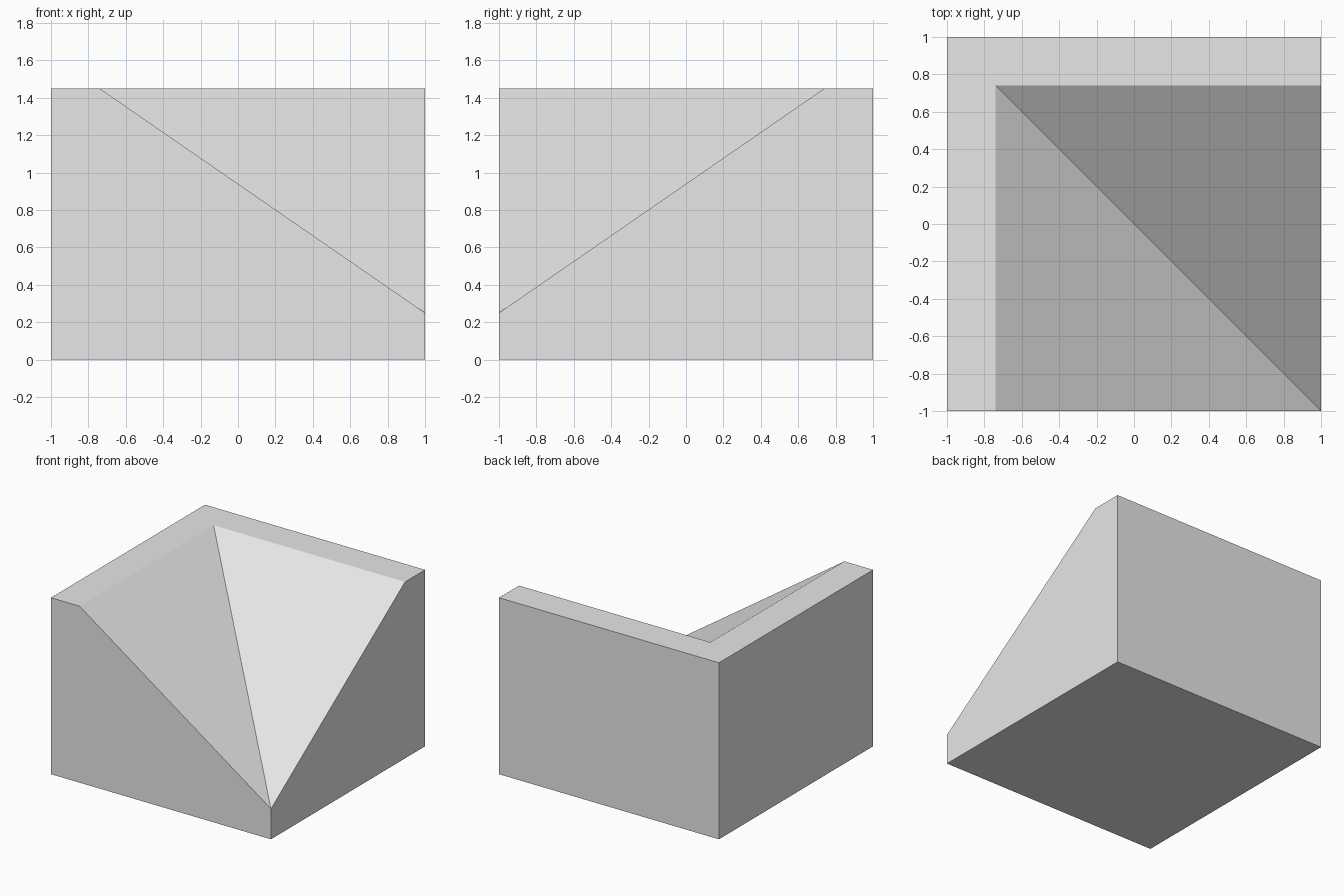
import bpy
import bmesh

cube = bpy.data.objects.get("Cube")
if cube:
    bpy.data.objects.remove(cube, do_unlink=True)

HEIGHT = 1.45   # top of the two walls
LIP = 0.25      # height of the low outer corner
INNER = 0.74    # distance from centre to the inner wall edge

# Single stone-grey material
grey = bpy.data.materials.new("light_grey")
grey.use_nodes = True
colour = (0.8, 0.8, 0.8, 1)
grey.diffuse_color = colour
grey.node_tree.nodes["Principled BSDF"].inputs["Base Color"].default_value = colour

bm = bmesh.new()

# Base corners
b_fl, b_fr, b_br, b_bl = [bm.verts.new((x, y, 0)) for x, y in
                          ((-1, -1), (1, -1), (1, 1), (-1, 1))]
# L-shaped rim corners
t_front, t_front_in, t_in, t_side_in, t_side, t_back = [
    bm.verts.new((x, y, HEIGHT)) for x, y in
    ((-1, -1), (-INNER, -1), (-INNER, INNER), (1, INNER), (1, 1), (-1, 1))]
# Low corner where both slopes meet
low = bm.verts.new((1, -1, LIP))

for face in (
    (b_bl, b_br, b_fr, b_fl),                  # underside
    (b_fl, b_fr, low, t_front_in, t_front),    # front wall
    (b_fr, b_br, t_side, t_side_in, low),      # side wall
    (b_br, b_bl, t_back, t_side),              # back wall
    (b_bl, b_fl, t_front, t_back),             # other side wall
    (t_front, t_front_in, t_in, t_back),       # rim, one arm
    (t_in, t_side_in, t_side, t_back),         # rim, other arm
    (t_front_in, low, t_in),                   # slope falling sideways
    (low, t_side_in, t_in),                    # slope falling forwards
):
    bm.faces.new(face)

bmesh.ops.recalc_face_normals(bm, faces=bm.faces)
mesh = bpy.data.meshes.new("inner_corner_ramp")
bm.to_mesh(mesh)
bm.free()
mesh.materials.append(grey)
block = bpy.data.objects.new("inner_corner_ramp", mesh)
bpy.context.collection.objects.link(block)
